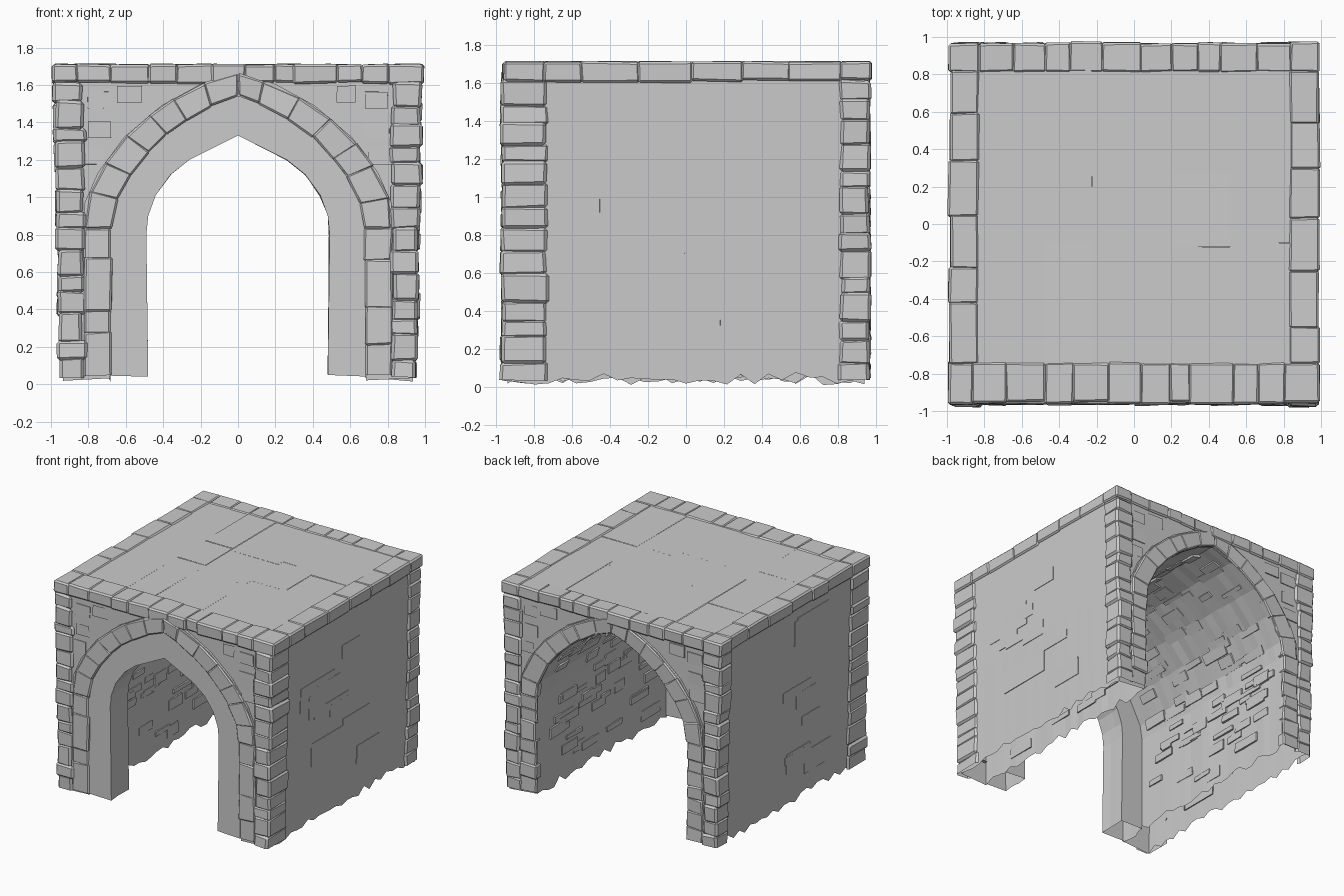
import bpy, bmesh, math, random
from mathutils import Vector

random.seed(7)
cube = bpy.data.objects.get("Cube")
if cube:
    bpy.data.objects.remove(cube)

stone_mat = bpy.data.materials.new("grey stone")
stone_mat.use_nodes = True
GREY = (0.6, 0.6, 0.6, 1)
stone_mat.diffuse_color = GREY
stone_mat.node_tree.nodes["Principled BSDF"].inputs["Base Color"].default_value = GREY
TOP = 1.7
WALL_Y = 0.938


def rnd(a):
    return random.uniform(-a, a)


def finish(name, bm):
    """Open the underside at ground level and make the object."""
    ground = [f for f in bm.faces if f.normal.z < -0.5 and f.calc_center_median().z < 0.08]
    bmesh.ops.delete(bm, geom=ground, context='FACES')
    mesh = bpy.data.meshes.new(name)
    bm.to_mesh(mesh)
    bm.free()
    mesh.materials.append(stone_mat)
    bpy.context.collection.objects.link(bpy.data.objects.new(name, mesh))


def mirrored(half):
    """Half arch from right foot to crown, completed to the left foot."""
    return half + [(-x, z) for x, z in half[-2::-1]]


def wall_x(z):
    return 0.935 + 0.035 * z / TOP


def buried(face):
    c = face.calc_center_median()
    return abs(c.x) < wall_x(c.z) - 0.004 and abs(c.y) < WALL_Y - 0.004 and c.z < TOP - 0.012


def stone(bm, near, far, jitter=0.006, bevel=0.01, relief=True):
    """Chipped block between two matching quads; relief drops the faces inside the wall."""
    part = bmesh.new()
    a, b = [[part.verts.new(Vector(p) + Vector((rnd(jitter), rnd(jitter), rnd(jitter))))
             for p in quad] for quad in (near, far)]
    part.faces.new(a)
    part.faces.new(b[::-1])
    for i in range(4):
        j = (i + 1) % 4
        part.faces.new((a[j], a[i], b[i], b[j]))
    bmesh.ops.recalc_face_normals(part, faces=part.faces)
    if bevel:
        bmesh.ops.bevel(part, geom=part.edges[:], offset=bevel, segments=1, affect='EDGES')
    if relief:
        bmesh.ops.delete(part, geom=[f for f in part.faces if buried(f)], context='FACES')
    for v in part.verts:
        v.co.x = max(-1, min(1, v.co.x))
        v.co.z = max(0, min(1.715, v.co.z))
    temp = bpy.data.meshes.new("temp")
    part.to_mesh(temp)
    part.free()
    bm.from_mesh(temp)
    bpy.data.meshes.remove(temp)


def block(bm, x, y, z, **kw):
    quads = [[(x[0], yy, z[0]), (x[1], yy, z[0]), (x[1], yy, z[1]), (x[0], yy, z[1])] for yy in y]
    stone(bm, *quads, **kw)


def splits(start, end, size, lap=0.0):
    """Uneven courses between two ends, lapping their neighbours."""
    n = max(1, round((end - start) / size))
    step = (end - start) / n
    cuts = [start] + [start + i * step + rnd(step * 0.25) for i in range(1, n)] + [end]
    return [(max(start, a - lap), min(end, b + lap)) for a, b in zip(cuts, cuts[1:])]


def vault(name, outer, inner, ys, ragged, rough):
    """Hollow arch swept along y, open below with a broken lower edge."""
    bm = bmesh.new()
    rings = []
    last = len(outer) - 1
    for k, y in enumerate(ys):
        ring = []
        for i, (o, n) in enumerate(zip(outer, inner)):
            foot = i in (0, last)
            lift = [random.uniform(*ragged) if foot else 0 for _ in range(2)]
            wob = rough if 0 < k < len(ys) - 1 else 0
            ring.append((bm.verts.new((o[0], y, o[1] + lift[0])),
                         bm.verts.new((n[0] + rnd(wob), y, n[1] + lift[1] + (0 if foot else rnd(wob))))))
        rings.append(ring)
    for ring in (rings[0], rings[-1]):
        for a, b in zip(ring, ring[1:]):
            bm.faces.new((a[0], b[0], b[1], a[1]))
    for r, s in zip(rings, rings[1:]):
        for i in range(last):
            for k in (0, 1):
                bm.faces.new((r[i][k], r[i + 1][k], s[i + 1][k], s[i][k]))
    bmesh.ops.recalc_face_normals(bm, faces=bm.faces)
    finish(name, bm)


def along(path, t):
    """Point at a fraction of the length of a path."""
    pts = [Vector(p) for p in path]
    lens = [(b - a).length for a, b in zip(pts, pts[1:])]
    want = t * sum(lens)
    for a, b, d in zip(pts, pts[1:], lens):
        if want <= d + 1e-6:
            return a.lerp(b, want / d)
        want -= d
    return pts[-1]


# Half profiles, from foot to crown
RING_OUT = [(0.82, 0.83), (0.82, 0.97), (0.75, 1.13), (0.61, 1.32), (0.41, 1.49), (0.2, 1.605), (0, 1.665)]
RING_IN = [(0.675, 0.83), (0.66, 0.95), (0.62, 1.04), (0.55, 1.16), (0.4, 1.32), (0.19, 1.47), (0, 1.54)]
TUNNEL = [(0.685, 0), (0.685, 0.83), (0.665, 0.95), (0.56, 1.15), (0.405, 1.325), (0.19, 1.48), (0, 1.55)]
OPENING = [(0.48, 0), (0.49, 0.8), (0.48, 0.9), (0.44, 1.01), (0.36, 1.12), (0.26, 1.2), (0, 1.33)]
SHELL = [(wall_x(z), z) for z in (0, 0.83, 1.0, 1.3, 1.69)] + [(0.4, 1.695), (0, 1.695)]

# Main body with the barrel passage
stations = [WALL_Y * (i / 13 - 1) for i in range(27)]
vault("passage_body", mirrored(SHELL), mirrored(TUNNEL), stations, (0.01, 0.08), 0.004)

# Narrow inner arch at the front
vault("front_inner_arch", mirrored(TUNNEL), mirrored(OPENING),
      [-0.948, -0.86, -0.79, -0.72], (0.04, 0.06), 0.005)

# Wedge stones round both ends, and the jamb stones under them
for name, sign in (("front", -1), ("back", 1)):
    y0, y1 = sign * 0.966, sign * 0.9
    vault(name + "_arch_bed", mirrored(RING_OUT), mirrored(RING_IN),
          [sign * 0.957, sign * 0.93], (0, 0), 0)
    ring, jambs = bmesh.new(), bmesh.new()
    for side in (1, -1):
        for a, b in splits(0, 1, 1 / 7, 0.005):
            corners = [along(RING_IN, a), along(RING_OUT, a), along(RING_OUT, b), along(RING_IN, b)]
            stone(ring, *[[(side * p.x, y + rnd(0.006), p.y) for p in corners] for y in (y0, y1)], jitter=0.004)
        for a, b in splits(0.04, 0.84, 0.2 if name == "front" else 0.12, 0.005):
            block(jambs, (side * (0.678 + rnd(0.006)), side * 0.825), (y0 + rnd(0.008), y1), (a, b))
    finish(name + "_arch_stones", ring)
    finish(name + "_jamb_stones", jambs)

# Corner stones
for name, y0, y1 in (("front", -0.972, -0.73), ("back", 0.966, 0.81)):
    for side, label in ((1, "left"), (-1, "right")):
        bm = bmesh.new()
        for a, b in splits(0.02, 1.615, 0.115, 0.007):
            x_out = wall_x((a + b) / 2) + 0.019 + rnd(0.008)
            block(bm, (side * (0.82 + rnd(0.012)), side * x_out), (y0 + rnd(0.008), y1 + rnd(0.008)),
                  (a, b), bevel=0.016)
        finish(f"{name}_{label}_corner_stones", bm)

# Rim stones round the roof
for name, y0, y1 in (("front", -0.96, -0.74), ("back", 0.97, 0.81)):
    bm = bmesh.new()
    for a, b in splits(-0.992, 0.992, 0.17, 0.006):
        block(bm, (a, b), (y0 + rnd(0.008), y1), (1.61 + rnd(0.006), 1.711), jitter=0.004, bevel=0.012)
    finish(name + "_rim_stones", bm)
for side, label in ((1, "left"), (-1, "right")):
    bm = bmesh.new()
    for a, b in splits(-0.75, 0.82, 0.25, 0.006):
        block(bm, (side * 0.83, side * (0.988 + rnd(0.007))), (a, b),
              (1.605 + rnd(0.006), 1.711), jitter=0.004, bevel=0.012)
    finish(label + "_rim_stones", bm)

# Worn slabs of the roof
bm = bmesh.new()
for a, b in splits(-0.84, 0.84, 0.33):
    for c, d in splits(-0.75, 0.82, 0.5):
        block(bm, (a, b), (c, d), (1.66, 1.704 + rnd(0.003)), jitter=0.001, bevel=0)
finish("roof_slabs", bm)

# Worn slabs on the outer side walls
for side, label in ((1, "left"), (-1, "right")):
    bm = bmesh.new()
    for _ in range(9):
        y, z = random.uniform(-0.45, 0.5), random.uniform(0.25, 1.45)
        w, h = random.uniform(0.1, 0.25), random.uniform(0.03, 0.1)
        near, far = [[(side * (wall_x(z + j * h) + d), y + i * w, z + j * h)
                      for i, j in ((-1, -1), (1, -1), (1, 1), (-1, 1))] for d in (0.004, -0.01)]
        stone(bm, near, far, jitter=0.001, bevel=0)
    finish(label + "_wall_slabs", bm)

# Long flat bricks standing out of the passage lining
bm = bmesh.new()
lining = mirrored(TUNNEL)
for _ in range(150):
    t, y = random.uniform(0.04, 0.96), random.uniform(-0.58, 0.75)
    size, length = random.uniform(0.004, 0.012), random.uniform(0.05, 0.13)
    a, b = along(lining, t - size), along(lining, t + size)
    normal = Vector((-(b - a).y, (b - a).x)).normalized()
    depth = random.uniform(0.004, 0.014)
    quads = []
    for d in (depth, -0.008):
        p, q = a + normal * d, b + normal * d
        quads.append([(p.x, y - length, p.y), (p.x, y + length, p.y),
                      (q.x, y + length, q.y), (q.x, y - length, q.y)])
    stone(bm, *quads, jitter=0.003, bevel=0, relief=False)
finish("passage_bricks", bm)

# Loose bricks in the walls above the arches
for name, y in (("front", -WALL_Y), ("back", WALL_Y)):
    bm = bmesh.new()
    for side in (1, -1):
        for x, z in ((0.74, 1.52), (0.58, 1.55), (0.74, 1.36), (0.77, 1.22)):
            w = random.uniform(0.05, 0.08)
            out = math.copysign(random.uniform(0.005, 0.011), y)
            block(bm, (side * (x - w), side * (x + w)), (y + out, y - out * 2), (z - 0.045, z + 0.045),
                  jitter=0.002, bevel=0)
    finish(name + "_wall_bricks", bm)
